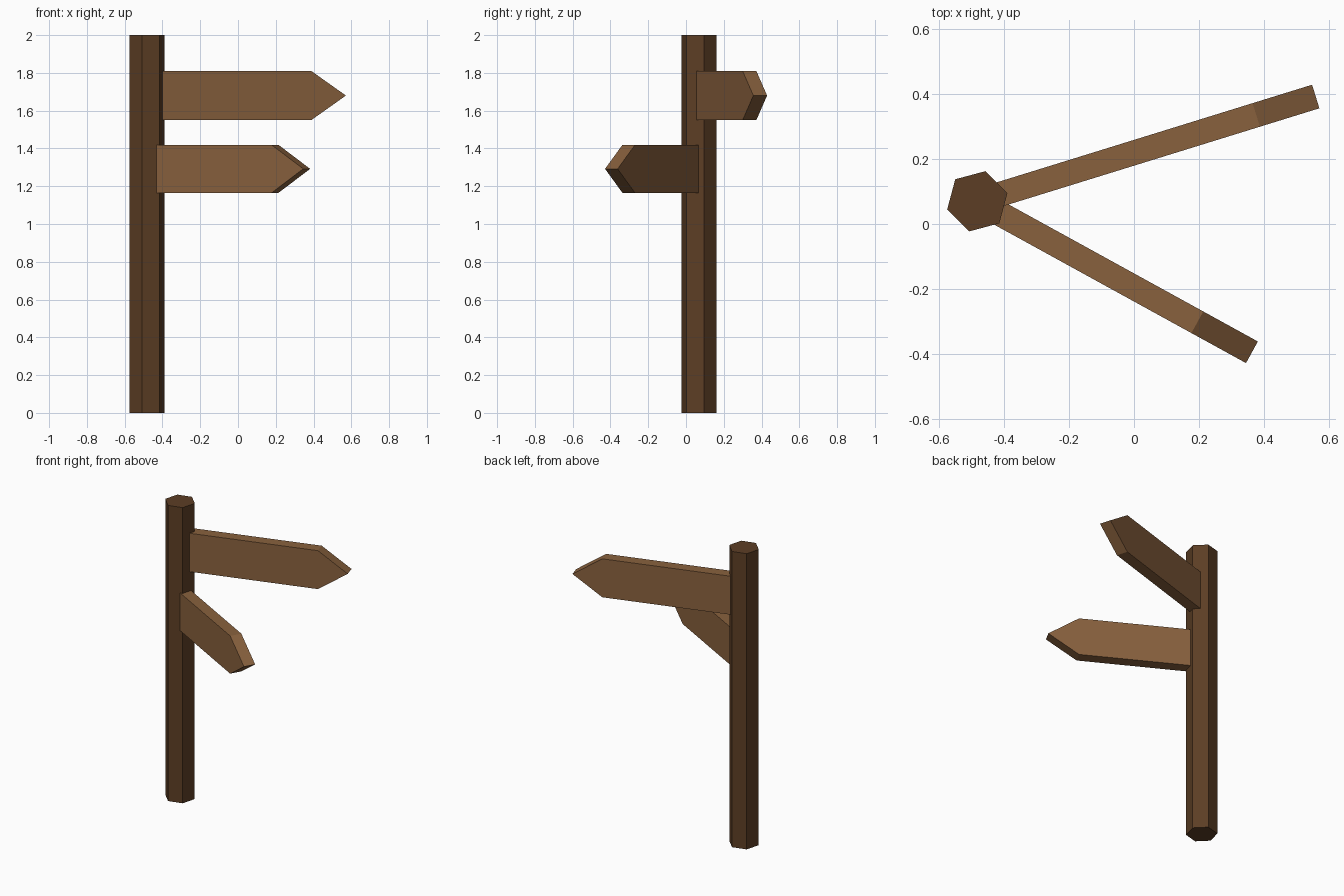
import bpy
import bmesh
from math import radians
from mathutils import Matrix, Vector

cube = bpy.data.objects.get("Cube")
if cube:
    bpy.data.objects.remove(cube, do_unlink=True)


def make_material(name, color):
    mat = bpy.data.materials.new(name)
    mat.use_nodes = True
    mat.diffuse_color = color
    mat.node_tree.nodes["Principled BSDF"].inputs["Base Color"].default_value = color
    return mat


def finish(bm, name, mat):
    bmesh.ops.recalc_face_normals(bm, faces=bm.faces)
    mesh = bpy.data.meshes.new(name)
    bm.to_mesh(mesh)
    bm.free()
    mesh.materials.append(mat)
    obj = bpy.data.objects.new(name, mesh)
    bpy.context.collection.objects.link(obj)
    return obj


dark_wood = make_material("dark wood", (0.107, 0.048, 0.018, 1))
light_wood = make_material("light wood", (0.25, 0.12, 0.048, 1))

POST_X, POST_Y, HEIGHT = -0.483, 0.07, 2.0

# Hexagonal post
bm = bmesh.new()
bmesh.ops.create_cone(bm, cap_ends=True, segments=6, radius1=0.096,
                      radius2=0.096, depth=HEIGHT,
                      matrix=Matrix.Rotation(radians(-15), 4, "Z"))
post = finish(bm, "post", dark_wood)
post.location = (POST_X, POST_Y, HEIGHT / 2)


def make_board(name, length, angle, z, height, thickness=0.076, point=0.192):
    """Pointed board running outward from the middle of the post."""
    bm = bmesh.new()
    h = height / 2
    outline = [(0, -h), (length - point, -h), (length, 0),
               (length - point, h), (0, h)]
    face = bm.faces.new([bm.verts.new((x, -thickness / 2, y)) for x, y in outline])
    side = bmesh.ops.extrude_face_region(bm, geom=[face])
    verts = [v for v in side["geom"] if isinstance(v, bmesh.types.BMVert)]
    bmesh.ops.translate(bm, verts=verts, vec=Vector((0, thickness, 0)))
    board = finish(bm, name, light_wood)
    board.location = (POST_X, POST_Y, z)
    board.rotation_euler.z = radians(angle)


# Direction boards
make_board("upper_board", 1.092, 17.2, 1.68, 0.26)
make_board("lower_board", 0.966, -28.8, 1.292, 0.255)
